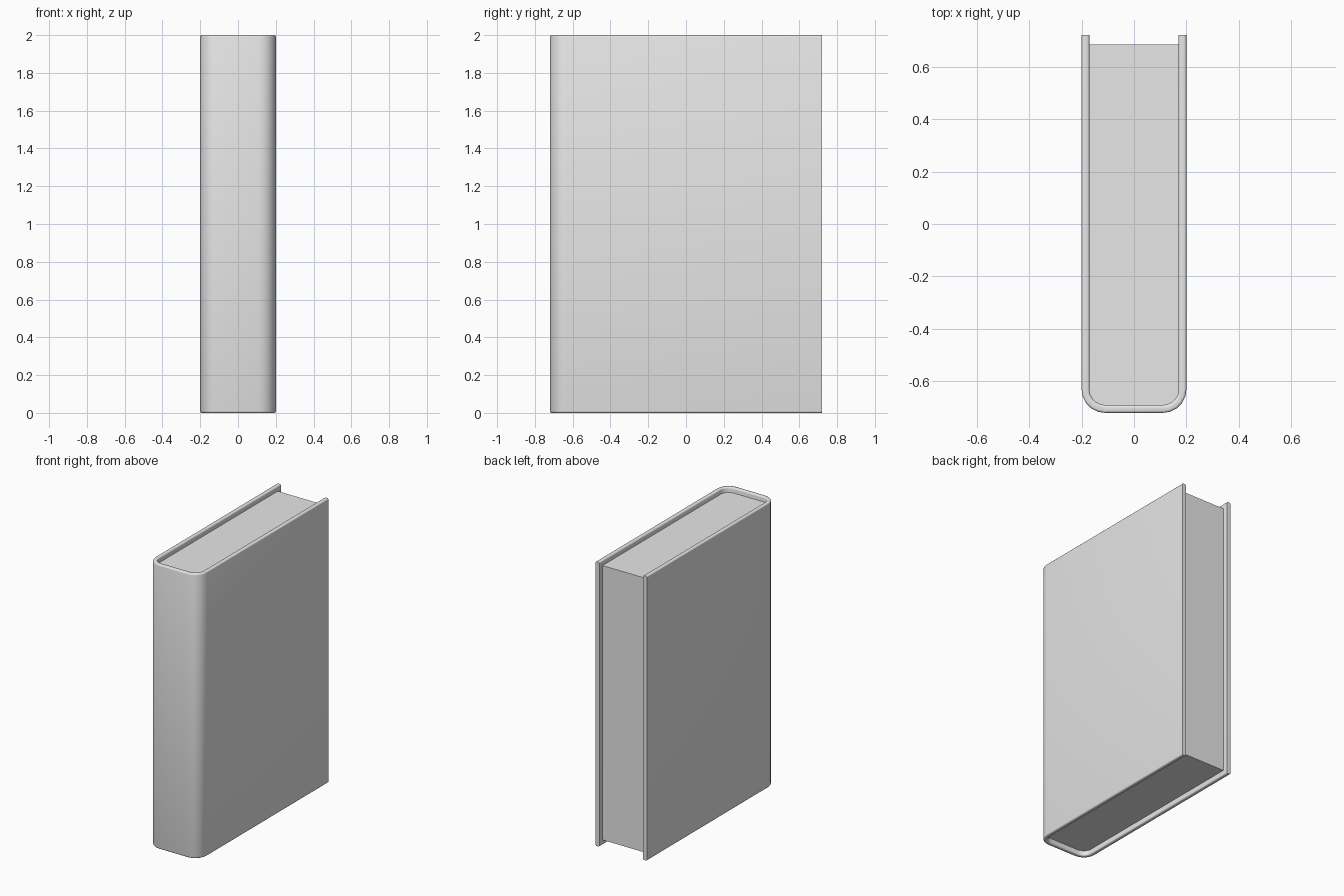
import bpy, bmesh, math

default = bpy.data.objects.get("Cube")
if default:
    bpy.data.objects.remove(default, do_unlink=True)

HALF_W, HALF_D, HEIGHT = 0.2, 0.72, 2.0
BOARD, RECESS, RADIUS = 0.03, 0.035, 0.09


def make_material(name, colour):
    mat = bpy.data.materials.new(name)
    mat.use_nodes = True
    mat.diffuse_color = colour
    mat.node_tree.nodes["Principled BSDF"].inputs["Base Color"].default_value = colour
    return mat


def u_profile(inset, back, steps=5):
    """U shaped outline, open at the back, with rounded spine corners."""
    r = RADIUS - inset
    half = HALF_W - inset
    cx, cy = HALF_W - RADIUS, RADIUS - HALF_D
    right = [(half, back)]
    for i in range(steps + 1):
        a = math.pi / 2 * i / steps
        right.append((cx + r * math.cos(a), cy - r * math.sin(a)))
    return right + [(-x, y) for x, y in reversed(right)]


def extrude_outline(name, outline, bottom, top, mat, bevel_rims=False):
    bm = bmesh.new()
    base = bm.faces.new([bm.verts.new((x, y, bottom)) for x, y in outline])
    out = bmesh.ops.extrude_face_region(bm, geom=[base])
    for v in out["geom"]:
        if isinstance(v, bmesh.types.BMVert):
            v.co.z = top
    bmesh.ops.recalc_face_normals(bm, faces=bm.faces)
    if bevel_rims:
        # Round the long rims, leaving the rear ends of the boards square
        rims = [e for e in bm.edges
                if abs(e.verts[0].co.z - e.verts[1].co.z) < 0.001
                and min(v.co.y for v in e.verts) < HALF_D - 0.001]
        bmesh.ops.bevel(bm, geom=rims, offset=0.009, segments=3,
                        profile=0.5, affect='EDGES')
    mesh = bpy.data.meshes.new(name)
    bm.to_mesh(mesh)
    bm.free()
    mesh.materials.append(mat)
    obj = bpy.data.objects.new(name, mesh)
    bpy.context.collection.objects.link(obj)
    bpy.ops.object.select_all(action='DESELECT')
    obj.select_set(True)
    bpy.context.view_layer.objects.active = obj
    bpy.ops.object.shade_smooth_by_angle(angle=math.radians(40))
    return obj


grey = make_material("light grey", (0.8, 0.8, 0.8, 1))

# Wraparound cover: two boards joined by a rounded spine
shell = u_profile(0, HALF_D) + u_profile(BOARD, HALF_D)[::-1]
extrude_outline("book_cover", shell, 0, HEIGHT, grey, bevel_rims=True)

# Page block, set back from the top, bottom and fore edge
extrude_outline("page_block", u_profile(BOARD, HALF_D - RECESS),
                RECESS, HEIGHT - RECESS, grey)
